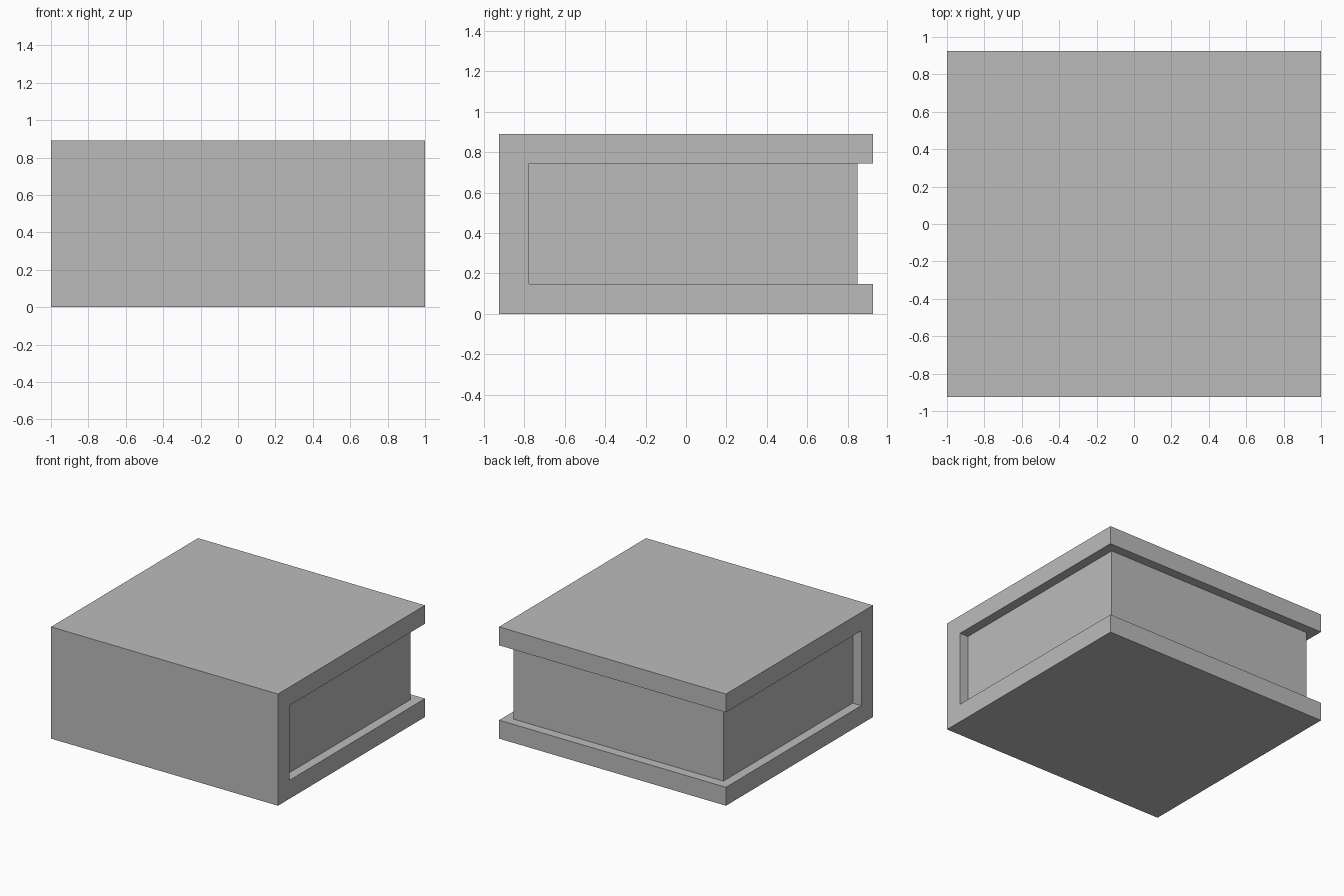
import bpy
import bmesh

HALF_X, HALF_Y, HEIGHT = 1.0, 0.925, 0.89
BOARD = 0.147          # cover and spine thickness
INSET = 0.075          # page block set back from the cover edges

cube = bpy.data.objects.get("Cube")
if cube:
    bpy.data.objects.remove(cube, do_unlink=True)

grey = bpy.data.materials.new("plain_grey")
grey.use_nodes = True
colour = (0.5, 0.5, 0.5, 1)
grey.diffuse_color = colour
grey.node_tree.nodes["Principled BSDF"].inputs["Base Color"].default_value = colour


def extrude_profile(name, points, half_width):
    """Extrude a closed (y, z) outline along x, centred on x = 0."""
    bm = bmesh.new()
    face = bm.faces.new([bm.verts.new((-half_width, y, z)) for y, z in points])
    result = bmesh.ops.extrude_face_region(bm, geom=[face])
    verts = [v for v in result["geom"] if isinstance(v, bmesh.types.BMVert)]
    bmesh.ops.translate(bm, verts=verts, vec=(2 * half_width, 0, 0))
    bmesh.ops.recalc_face_normals(bm, faces=bm.faces)
    mesh = bpy.data.meshes.new(name)
    bm.to_mesh(mesh)
    bm.free()
    mesh.materials.append(grey)
    obj = bpy.data.objects.new(name, mesh)
    bpy.context.collection.objects.link(obj)
    return obj


spine_y = BOARD - HALF_Y
low, high = BOARD, HEIGHT - BOARD

# Cover: two boards joined by a spine at the front
extrude_profile("cover", [
    (-HALF_Y, 0), (HALF_Y, 0), (HALF_Y, low), (spine_y, low),
    (spine_y, high), (HALF_Y, high), (HALF_Y, HEIGHT), (-HALF_Y, HEIGHT),
], HALF_X)

# Page block: fills the cover, set back on three sides
page_y = HALF_Y - INSET
extrude_profile("page_block", [
    (spine_y, low), (page_y, low), (page_y, high), (spine_y, high),
], HALF_X - INSET)
